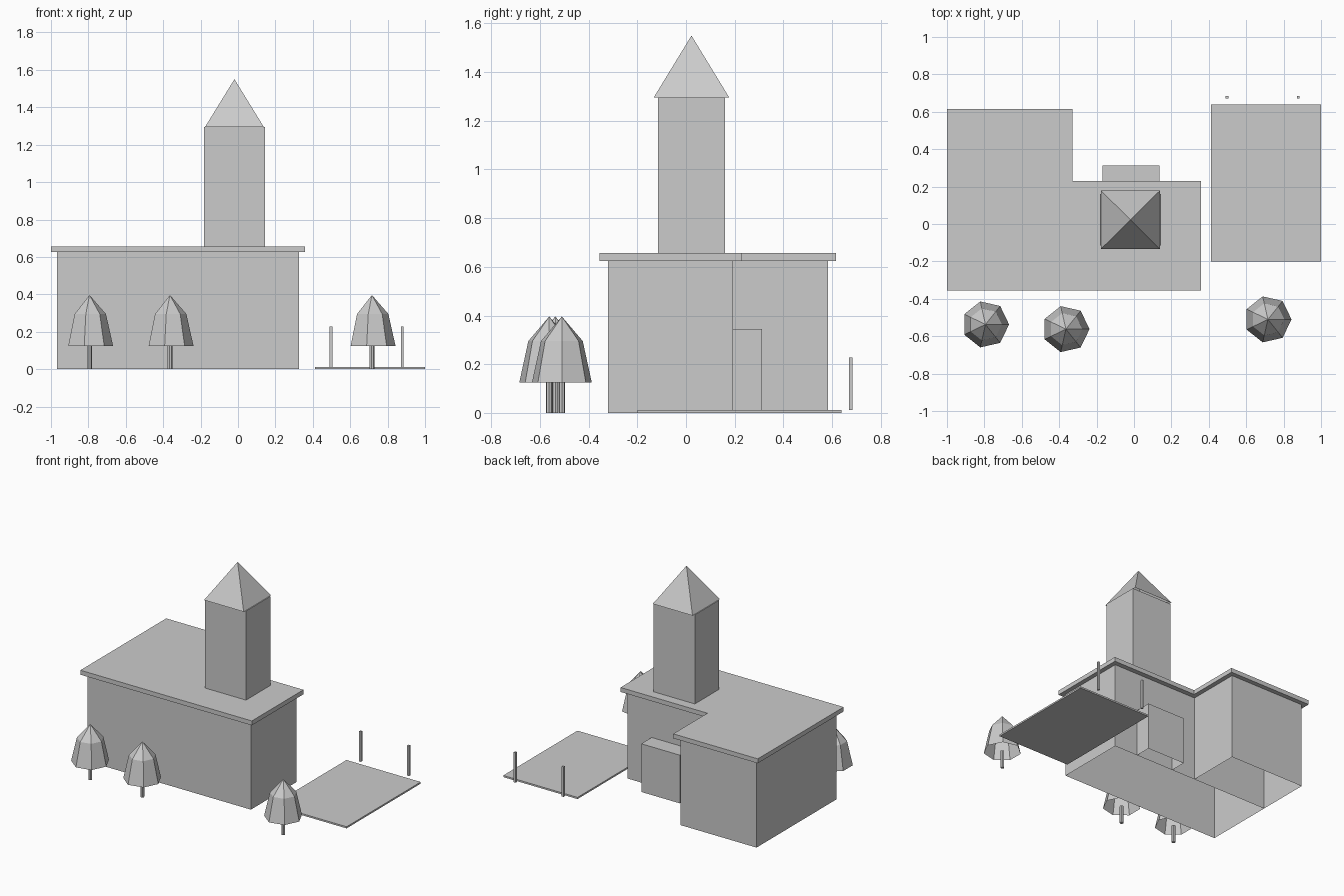
import bpy, bmesh, math

if "Cube" in bpy.data.objects:
    bpy.data.objects.remove(bpy.data.objects["Cube"])

grey = bpy.data.materials.new("plain_grey")
grey.diffuse_color = (0.6, 0.6, 0.6, 1)
grey.use_nodes = True
grey.node_tree.nodes["Principled BSDF"].inputs["Base Color"].default_value = grey.diffuse_color


def finish(name, bm, fix=True):
    if fix:
        bmesh.ops.recalc_face_normals(bm, faces=bm.faces)
    mesh = bpy.data.meshes.new(name)
    bm.to_mesh(mesh)
    bm.free()
    mesh.materials.append(grey)
    obj = bpy.data.objects.new(name, mesh)
    bpy.context.collection.objects.link(obj)
    return obj


def prism(name, outline, z0, z1, bottom=True, top=True, skip=()):
    """Upright walls on an anticlockwise outline, with optional caps and skipped sides."""
    bm = bmesh.new()
    lo = [bm.verts.new((x, y, z0)) for x, y in outline]
    hi = [bm.verts.new((x, y, z1)) for x, y in outline]
    n = len(outline)
    for i in range(n):
        if i not in skip:
            j = (i + 1) % n
            bm.faces.new((lo[i], lo[j], hi[j], hi[i]))
    if bottom:
        bm.faces.new(lo[::-1])
    if top:
        bm.faces.new(hi)
    return finish(name, bm, False)


def rect(x0, x1, y0, y1):
    return [(x0, y0), (x1, y0), (x1, y1), (x0, y1)]


def ring(cx, cy, r, sides):
    return [(cx + r * math.cos(2 * math.pi * i / sides),
             cy + r * math.sin(2 * math.pi * i / sides)) for i in range(sides)]


def peaked(name, rings, apex):
    """Stacked rings of points closed by a pointed top, open underneath."""
    bm = bmesh.new()
    loops = [[bm.verts.new((x, y, z)) for x, y in pts] for pts, z in rings]
    tip = bm.verts.new(apex)
    n = len(loops[0])
    for i in range(n):
        j = (i + 1) % n
        for a, b in zip(loops, loops[1:]):
            bm.faces.new((a[i], a[j], b[j], b[i]))
        bm.faces.new((loops[-1][i], loops[-1][j], tip))
    return finish(name, bm, False)


# Building walls, open underneath
prism("main_walls", rect(-0.967, 0.326, -0.32, 0.194), 0, 0.625, bottom=False, top=False)
prism("wing_walls", rect(-0.967, -0.363, 0.194, 0.583), 0, 0.625,
      bottom=False, top=False, skip=(0,))
prism("rear_annex", rect(-0.169, 0.136, 0.194, 0.312), 0, 0.345, bottom=False, skip=(0,))

# Flat L-shaped roof slab
prism("flat_roof", [(-1, -0.355), (0.358, -0.355), (0.358, 0.229), (-0.33, 0.229),
                    (-0.33, 0.616), (-1, 0.616)], 0.625, 0.657)

# Tower and its pointed roof
prism("tower", rect(-0.182, 0.144, -0.115, 0.16), 0.657, 1.295, bottom=False)
peaked("tower_roof", [(rect(-0.176, 0.138, -0.133, 0.178), 1.295)], (-0.019, 0.0225, 1.55))

# Court slab with two posts
prism("court", rect(0.412, 1.0, -0.2, 0.639), 0, 0.012)
for i, x in enumerate((0.498, 0.878)):
    prism(f"post_{i + 1}", rect(x - 0.0075, x + 0.0075, 0.67, 0.685), 0.012, 0.227)

# Seven-sided trees
for i, (x, y) in enumerate([(-0.794, -0.537), (-0.364, -0.562), (0.716, -0.51)]):
    prism(f"trunk_{i + 1}", ring(x, y, 0.013, 7), 0, 0.127)
    peaked(f"tree_crown_{i + 1}",
           [(ring(x, y, 0.126, 7), 0.125), (ring(x, y, 0.088, 7), 0.295)], (x, y, 0.396))
